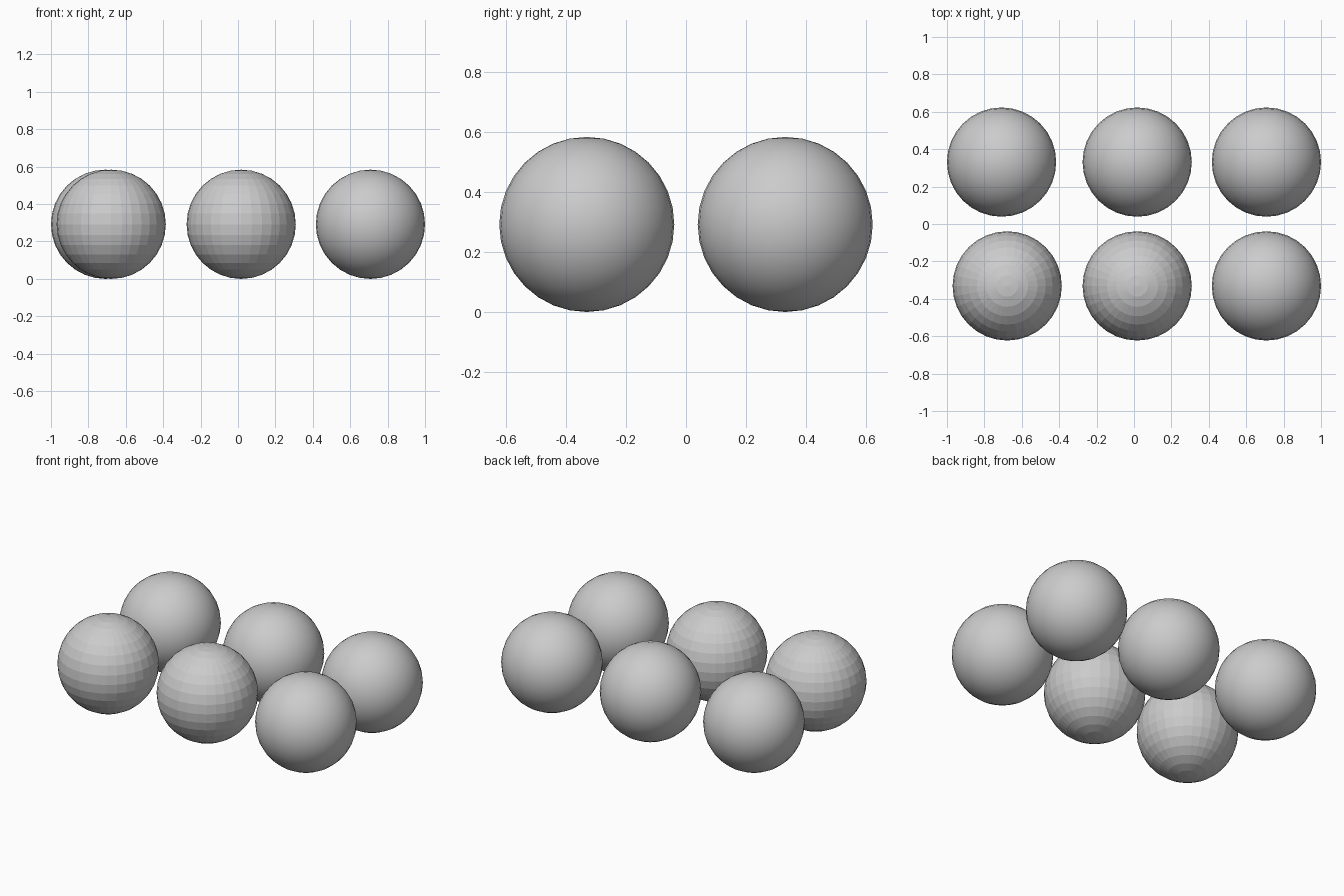
import bpy

if "Cube" in bpy.data.objects:
    bpy.data.objects.remove(bpy.data.objects["Cube"])

RADIUS = 0.292


def ball(name, x, y, smooth):
    # UV sphere resting on the ground
    bpy.ops.mesh.primitive_uv_sphere_add(
        segments=32, ring_count=16, radius=RADIUS, location=(x, y, RADIUS))
    obj = bpy.context.object
    obj.name = name
    if smooth:
        bpy.ops.object.shade_smooth()
    else:
        bpy.ops.object.shade_flat()


# Front row: two faceted balls and one smooth ball
ball("front_left_ball", -0.678, -0.331, False)
ball("front_middle_ball", 0.017, -0.331, False)
ball("front_right_ball", 0.708, -0.331, True)

# Back row: three smooth balls
for name, x in (("left", -0.708), ("middle", 0.017), ("right", 0.708)):
    ball(f"back_{name}_ball", x, 0.331, True)
